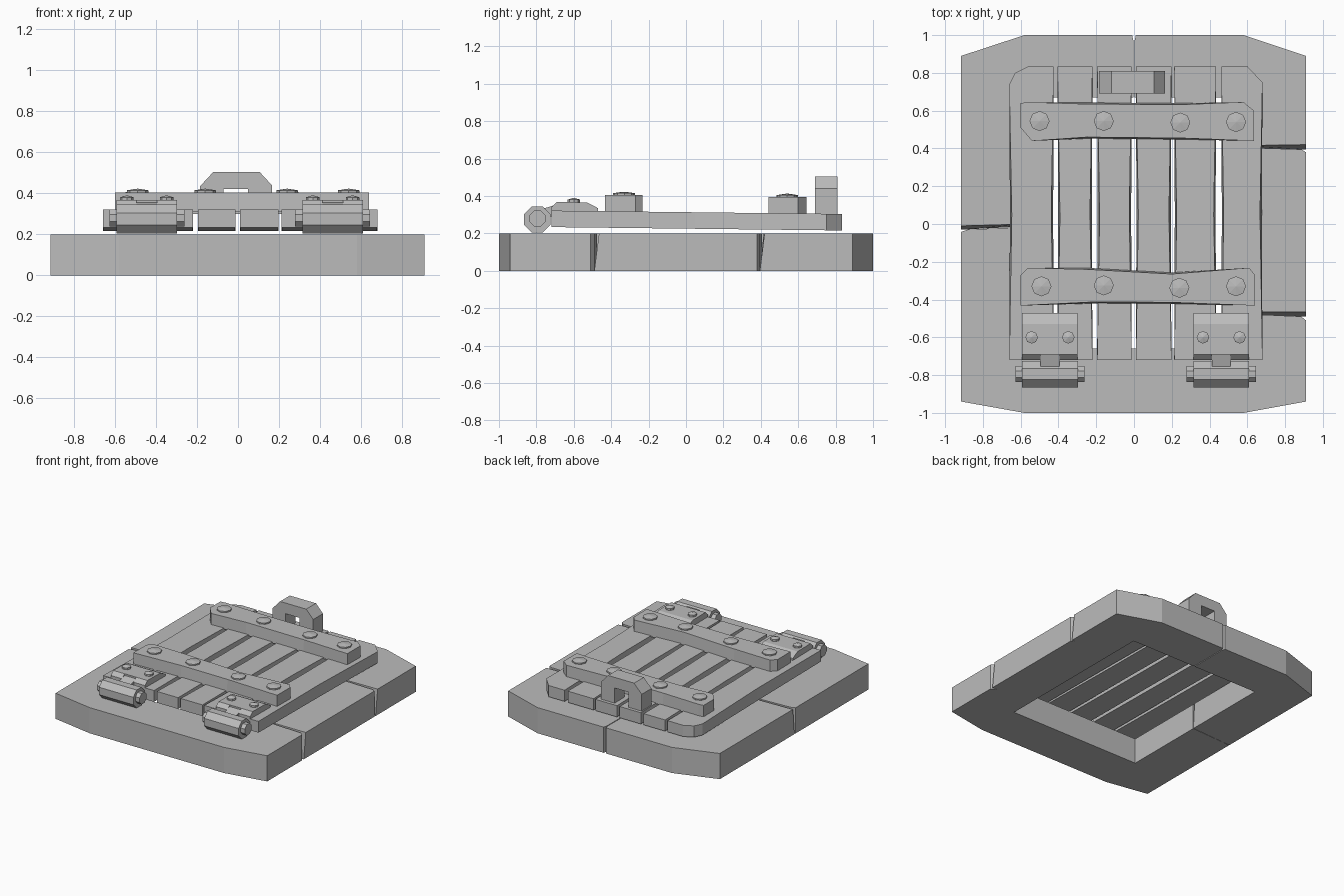
import bpy, bmesh, math
from mathutils import Matrix

cube = bpy.data.objects.get("Cube")
if cube:
    bpy.data.objects.remove(cube, do_unlink=True)

GREY = (0.5, 0.5, 0.5, 1)
mat = bpy.data.materials.new("plain_grey")
mat.use_nodes = True
mat.diffuse_color = GREY
mat.node_tree.nodes["Principled BSDF"].inputs["Base Color"].default_value = GREY


def finish(name, bm):
    bmesh.ops.recalc_face_normals(bm, faces=bm.faces)
    mesh = bpy.data.meshes.new(name)
    bm.to_mesh(mesh)
    bm.free()
    mesh.materials.append(mat)
    obj = bpy.data.objects.new(name, mesh)
    bpy.context.collection.objects.link(obj)
    return obj


def solid(name, lower, upper):
    """Join two matching loops of 3D points into a closed block."""
    bm = bmesh.new()
    a = [bm.verts.new(p) for p in lower]
    b = [bm.verts.new(p) for p in upper]
    bm.faces.new(a[::-1])
    bm.faces.new(b)
    for i in range(len(a)):
        j = (i + 1) % len(a)
        bm.faces.new((a[i], a[j], b[j], b[i]))
    return finish(name, bm)


def along_x(name, profile, x0, x1):
    return solid(name, [(x0, y, z) for y, z in profile], [(x1, y, z) for y, z in profile])


def rod(name, x0, x1, y, z, r):
    ring = [(y + r * math.cos(t), z + r * math.sin(t))
            for t in [math.pi / 8 + k * math.pi / 4 for k in range(8)]]
    return along_x(name, ring, x0, x1)


def bolt(name, x, y, z, r, h):
    """Eight-sided head: short collar with a low pointed crown."""
    bm = bmesh.new()
    for radius, depth, low in ((r, h, 0), (r, h * 0.6, h)):
        bmesh.ops.create_cone(bm, cap_ends=True, segments=8, radius1=radius,
                              radius2=radius if low == 0 else 0.002, depth=depth,
                              matrix=Matrix.Translation((x, y, z + low + depth / 2)))
    return finish(name, bm)


# Stone surround: blocks given as (x, y, shift of the bottom in y)
H = 0.2
HX, HF, HB = 0.565, -0.66, 0.67
blocks = {
    "surround_back_left": [(0.01, 1, 0), (0.58, 1, 0), (0.91, 0.89, 0), (0.91, 0.42, -0.025),
                           (HX, 0.415, -0.015), (HX, HB, 0), (0.003, HB, 0), (0.003, 0.97, 0)],
    "surround_left": [(0.91, 0.38, 0), (0.885, 0.395, 0), (HX, 0.405, 0),
                      (HX, -0.465, -0.015), (0.91, -0.465, -0.025)],
    "surround_front": [(0.91, -0.51, 0), (0.885, -0.49, 0), (HX, -0.475, 0), (HX, HF, 0),
                       (-HX, HF, 0), (-HX, -0.015, 0), (-0.88, -0.03, 0), (-0.915, -0.042, 0),
                       (-0.915, -0.94, 0), (-0.58, -1, 0), (0.58, -1, 0), (0.91, -0.94, 0)],
    "surround_back_right": [(-0.01, 1, 0), (-0.58, 1, 0), (-0.915, 0.89, 0), (-0.915, -0.01, -0.02),
                            (-HX, 0.0, -0.012), (-HX, HB, 0), (-0.003, HB, 0), (-0.003, 0.97, 0)],
}
for name, pts in blocks.items():
    solid(name, [(x, y + d, 0) for x, y, d in pts], [(x, y, H) for x, y, d in pts])


# Lid planks, slightly waisted and sloping down toward the back
FRONT, BACK = -0.72, 0.835


def lid_z(y, base):
    return base - 0.018 * (y - FRONT) / (BACK - FRONT)


spans = [(-0.66, -0.425), (-0.405, -0.22), (-0.195, -0.012),
         (0.01, 0.198), (0.213, 0.435), (0.462, 0.68)]
for i, (x0, x1) in enumerate(spans):
    def outline(waist):
        left = [(x0, FRONT), (x0 + waist, 0.05)]
        right = [(x1 - waist, 0.05), (x1, FRONT)]
        back = [(x0, BACK), (x1, BACK)]
        if i == 0:
            back = [(x0, 0.74), (x0 + 0.03, 0.8), (x0 + 0.1, BACK), (x1, BACK)]
        if i == len(spans) - 1:
            back = [(x0, BACK), (x1 - 0.08, BACK), (x1, 0.75)]
        return left + back + right
    solid(f"plank_{i + 1}", [(x, y, lid_z(y, 0.234)) for x, y in outline(0.003)],
          [(x, y, lid_z(y, 0.322)) for x, y in outline(0.013)])


# Cross battens: waisted bars with clipped ends
def batten(name, pts, mid, y_mid, z0, z1):
    upper = [(x, y, z1) for x, y in pts]
    lower = [(x, y + (0.008 if y > y_mid else -0.008) * (abs(x) < mid), z0) for x, y in pts]
    solid(name, lower, upper)


batten("batten_back",
       [(-0.6, 0.64), (-0.56, 0.645), (-0.25, 0.635), (0.25, 0.632), (0.58, 0.645), (0.635, 0.6),
        (0.635, 0.44), (0.25, 0.455), (-0.25, 0.46), (-0.54, 0.44), (-0.6, 0.51)],
       0.3, 0.54, 0.3, 0.395)
batten("batten_front",
       [(-0.6, -0.27), (-0.56, -0.232), (-0.25, -0.24), (0.2, -0.265), (0.61, -0.232), (0.64, -0.27),
        (0.64, -0.432), (0.2, -0.415), (-0.2, -0.412), (-0.6, -0.432)],
       0.3, -0.33, 0.308, 0.405)

for row, z, spots in (("back", 0.392, [(-0.5, 0.545), (-0.16, 0.545), (0.245, 0.537), (0.54, 0.54)]),
                      ("front", 0.402, [(-0.49, -0.33), (-0.16, -0.325), (0.24, -0.338), (0.54, -0.33)])):
    for k, (x, y) in enumerate(spots):
        bolt(f"batten_bolt_{row}_{k + 1}", x, y, z, 0.053, 0.013)


# Hinges: plate, tongue, barrel, pin and two small bolts
plate = [(-0.72, 0.31), (-0.72, 0.34), (-0.69, 0.368), (-0.53, 0.366), (-0.47, 0.335), (-0.47, 0.31)]
tongue = [(-0.8, 0.28), (-0.8, 0.335), (-0.755, 0.335), (-0.69, 0.355), (-0.69, 0.31), (-0.74, 0.28)]
for side, cx in (("right", -0.445), ("left", 0.462)):
    # plate is notched at the front, where the tongue drops to the barrel
    notch = [(max(y, -0.69), z) for y, z in plate[2:]]
    notch = [(-0.69, 0.31)] + notch
    along_x(f"hinge_plate_{side}_middle", notch, cx - 0.05, cx + 0.05)
    for s in (-1, 1):
        along_x(f"hinge_plate_{side}_{'a' if s < 0 else 'b'}", plate, cx + s * 0.05, cx + s * 0.147)
        bolt(f"hinge_bolt_{side}_{'a' if s < 0 else 'b'}", cx + s * 0.097, -0.6, 0.366, 0.033, 0.015)
    along_x(f"hinge_tongue_{side}", tongue, cx - 0.05, cx + 0.05)
    rod(f"hinge_barrel_{side}", cx - 0.148, cx + 0.148, -0.795, 0.275, 0.076)
    rod(f"hinge_pin_{side}", cx - 0.183, cx + 0.183, -0.795, 0.28, 0.046)


# Handle: clipped arch standing on the back of the lid
arch = [(-0.185, 0.3), (-0.185, 0.435), (-0.12, 0.505), (0.105, 0.505), (0.165, 0.44), (0.165, 0.3),
        (0.048, 0.3), (0.048, 0.422), (-0.072, 0.422), (-0.072, 0.3)]
solid("handle", [(x, 0.69, z) for x, z in arch], [(x, 0.81, z) for x, z in arch])
